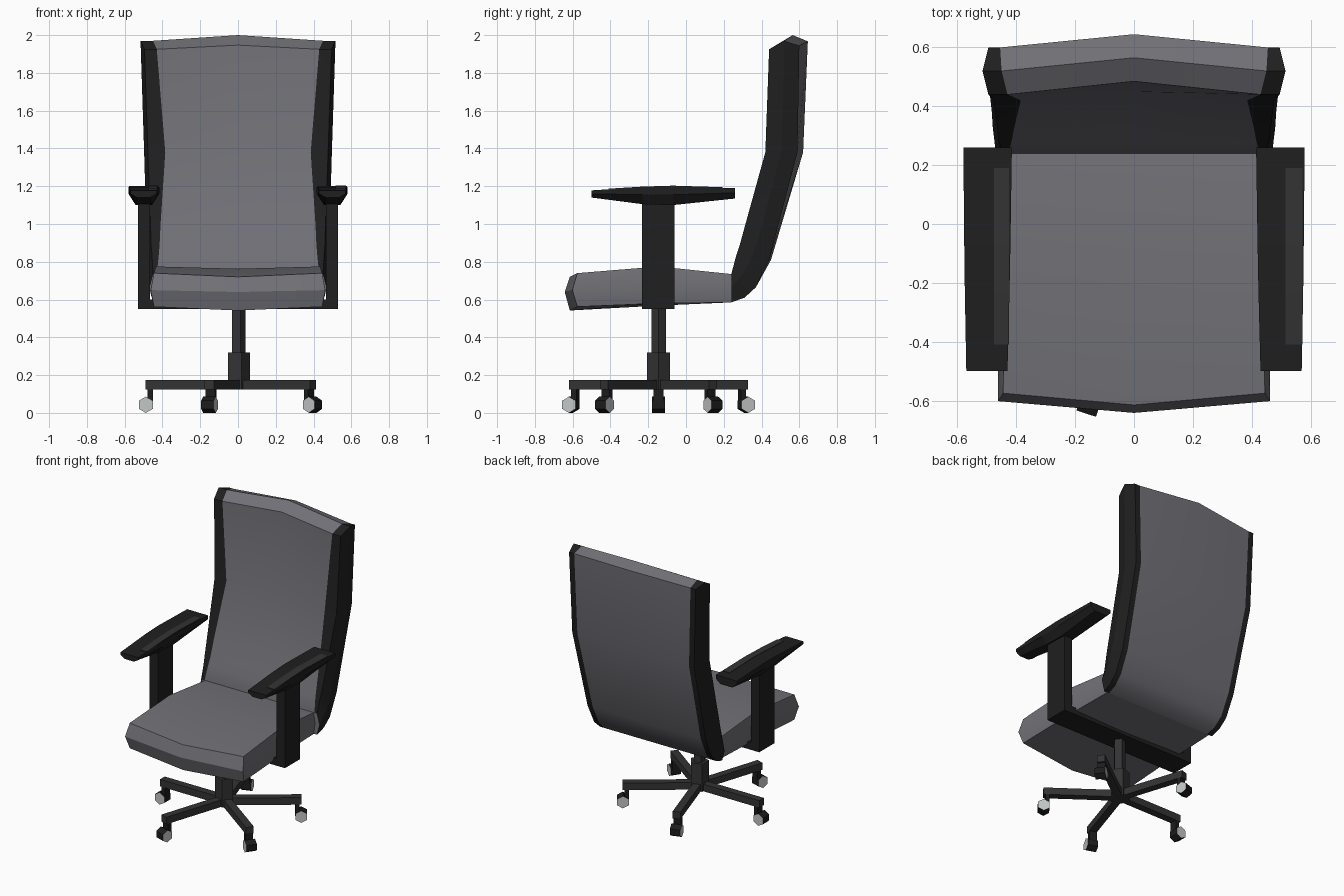
import bpy, bmesh, math
from mathutils import Matrix, Vector

if "Cube" in bpy.data.objects:
    bpy.data.objects.remove(bpy.data.objects["Cube"])


def mat(name, r, g, b):
    m = bpy.data.materials.new(name)
    m.diffuse_color = (r, g, b, 1)
    m.use_nodes = True
    m.node_tree.nodes["Principled BSDF"].inputs["Base Color"].default_value = m.diffuse_color
    return m


FABRIC = mat("grey fabric", 0.165, 0.165, 0.185)
TRIM = mat("black trim", 0.014, 0.014, 0.014)
FRAME = mat("dark grey frame", 0.033, 0.033, 0.033)
RUBBER = mat("black rubber", 0.012, 0.012, 0.012)
CAP = mat("light grey cap", 0.55, 0.57, 0.57)
CY = -0.145  # y of the central column


def finish(bm, name, mats, smooth=None):
    bmesh.ops.remove_doubles(bm, verts=bm.verts, dist=0.0005)
    bmesh.ops.recalc_face_normals(bm, faces=bm.faces)
    me = bpy.data.meshes.new(name)
    bm.to_mesh(me)
    bm.free()
    ob = bpy.data.objects.new(name, me)
    bpy.context.collection.objects.link(ob)
    for m in mats:
        me.materials.append(m)
    if smooth:
        bpy.ops.object.select_all(action='DESELECT')
        bpy.context.view_layer.objects.active = ob
        ob.select_set(True)
        bpy.ops.object.shade_smooth_by_angle(angle=math.radians(smooth))
    return ob


def loft(name, sections, mats, dark=(), smooth=None, cap_end=True):
    """Skin closed loops; loop segments listed in dark get material 1."""
    bm = bmesh.new()
    rows = [[bm.verts.new(p) for p in s] for s in sections]
    n = len(rows[0])
    for a, b in zip(rows, rows[1:]):
        for i in range(n):
            j = (i + 1) % n
            f = bm.faces.new((a[i], a[j], b[j], b[i]))
            f.material_index = 1 if i in dark else 0
    bm.faces.new(rows[0])
    if cap_end:
        bm.faces.new(rows[-1])
    return finish(bm, name, mats, smooth)


def box(name, lo, hi, m, rot=0.0, origin=(0, 0, 0)):
    """Box between two corners, spun about z and moved to origin."""
    lo, hi = Vector(lo), Vector(hi)
    bm = bmesh.new()
    bmesh.ops.create_cube(bm, size=1, matrix=Matrix.Translation((lo + hi) / 2)
                          @ Matrix.Diagonal((*(hi - lo), 1)))
    bm.transform(Matrix.Translation(origin) @ Matrix.Rotation(rot, 4, 'Z'))
    return finish(bm, name, [m])


def prism(name, sides, r, z0, z1, m):
    bm = bmesh.new()
    ring = [[(r * math.cos(a), CY + r * math.sin(a), z)
             for a in [math.tau * i / sides for i in range(sides)]] for z in (z0, z1)]
    bm.free()
    return loft(name, ring, [m])


# Seat cushion: cross-sections from the back to the nose, dipped at the centre
seat = []
for y, w, bulge, zt, zm, zb, dip, push in [
        (0.24, 0.425, 0.010, 0.735, 0.66, 0.585, 0.0, 0.0),
        (CY, 0.435, 0.020, 0.775, 0.66, 0.58, 0.012, 0.0),
        (-0.575, 0.445, 0.018, 0.74, 0.65, 0.562, 0.02, 0.04),
        (-0.602, 0.462, 0.0, 0.65, 0.65, 0.65, 0.01, 0.04)]:
    c = y - push
    seat.append([(-w, y, zt), (0, c, zt - dip), (w, y, zt), (w + bulge, y, zm),
                 (w, y, zb), (0, c, zb - dip), (-w, y, zb), (-w - bulge, y, zm)])
loft("seat", seat, [FABRIC], smooth=25, cap_end=False)

# Backrest: front and back points per section, with black side trim
back = []
for fy, fz, by, bz, wg, wo, push, rise in [
        (0.24, 0.735, 0.24, 0.585, 0.43, 0.470, 0.0, 0.0),
        (0.265, 0.83, 0.31, 0.61, 0.42, 0.475, 0.0, 0.0),
        (0.285, 0.89, 0.37, 0.665, 0.415, 0.48, 0.0, 0.0),
        (0.315, 1.00, 0.44, 0.81, 0.41, 0.483, 0.01, 0.0),
        (0.42, 1.38, 0.59, 1.38, 0.385, 0.497, 0.03, 0.0),
        (0.44, 1.925, 0.60, 1.945, 0.43, 0.515, 0.045, 0.022),
        (0.52, 1.97, 0.52, 1.97, 0.45, 0.515, 0.045, 0.03)]:
    top = fy == by and fz > 1.9
    t = 0.0 if top else 0.02
    g = wg if top else wo - 0.06
    my, mz = (fy + by) / 2, (fz + bz) / 2
    half = [(wg, fy, fz), (wo - t, fy, fz), (wo, my, mz), (wo - t, by, bz), (g, by, bz)]
    back.append([(0, fy + push, fz + rise)] + half + [(0, by + push, bz + rise)]
                + [(-x, y, z) for x, y, z in reversed(half)])
loft("backrest", back, [FABRIC, TRIM], dark=(1, 2, 3, 4, 7, 8, 9, 10),
     smooth=25, cap_end=False)

# Armrests: posts, pads and the crossbar under the seat
box("arm_crossbar", (-0.53, -0.232, 0.55), (0.53, -0.062, 0.60), TRIM)
for s, side in ((1, "right"), (-1, "left")):
    xs = sorted((s * 0.465, s * 0.53))
    box(f"arm_post_{side}", (xs[0], -0.232, 0.55), (xs[1], -0.062, 1.12), TRIM)
    pad = []
    for y, xi, xo, zt, zm, zb in [(-0.50, 0.43, 0.57, 1.178, 1.16, 1.14),
                                  (-0.23, 0.423, 0.575, 1.195, 1.155, 1.105),
                                  (-0.07, 0.42, 0.577, 1.20, 1.155, 1.10),
                                  (0.26, 0.415, 0.58, 1.19, 1.165, 1.135)]:
        pad.append([(s * xi, y, zt), (s * xo, y, zt), (s * xo, y, zm),
                    (s * (xo - 0.035), y, zb), (s * (xi + 0.035), y, zb), (s * xi, y, zm)])
    loft(f"arm_pad_{side}", pad, [TRIM])
    # lighter worn strip on top of the pad
    x0, x1 = (0.515, 0.573) if s > 0 else (-0.475, -0.425)
    loft(f"arm_strip_{side}",
         [[(x0, y, z + 0.003), (x1, y, z + 0.003), (x1, y, z - 0.003), (x0, y, z - 0.003)]
          for y, z in ((-0.41, 1.184), (-0.23, 1.195), (-0.07, 1.20), (0.19, 1.192))], [FRAME])

# Column
prism("column_sleeve", 5, 0.064, 0.125, 0.32, FRAME)
prism("gas_lift", 5, 0.04, 0.31, 0.57, FRAME)

# Five-star base with hexagonal casters
for k in range(5):
    a = math.pi + k * math.tau / 5
    o = (0, CY, 0)
    box(f"base_leg_{k}", (0.0, -0.026, 0.125), (0.49, 0.026, 0.175), FRAME, a, o)
    box(f"caster_stem_{k}", (0.45, -0.026, 0.06), (0.478, 0.026, 0.126), RUBBER, a, o)
    bm = bmesh.new()
    bmesh.ops.create_cone(bm, cap_ends=True, segments=6, radius1=0.043, radius2=0.043, depth=0.07)
    for f in bm.faces:
        f.material_index = 1 if abs(f.normal.z) > 0.9 else 0
    # point one corner straight down, axle across the leg
    lowest = Matrix.Rotation(math.pi / 2, 4, 'X')
    bm.transform(lowest)
    if min(v.co.z for v in bm.verts) > -0.042:
        bm.transform(Matrix.Rotation(math.pi / 6, 4, 'Y'))
    bm.transform(Matrix.Translation(o) @ Matrix.Rotation(a, 4, 'Z')
                 @ Matrix.Translation((0.488, 0, 0.043)))
    finish(bm, f"caster_wheel_{k}", [RUBBER, CAP])
